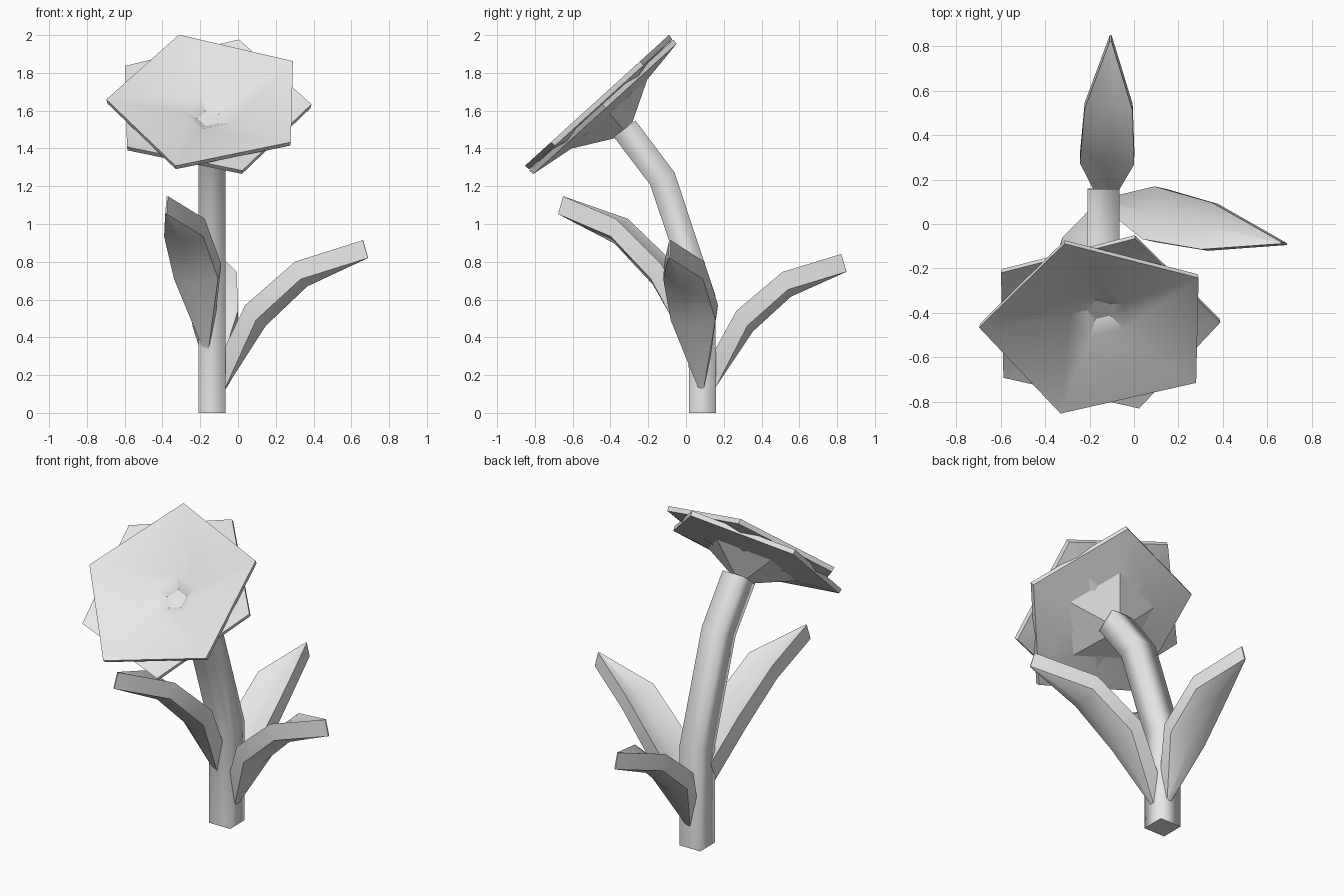
import bpy, bmesh, math
from mathutils import Vector

if "Cube" in bpy.data.objects:
    bpy.data.objects.remove(bpy.data.objects["Cube"])

grey = bpy.data.materials.new("pale_grey")
grey.diffuse_color = (0.8, 0.8, 0.8, 1)
grey.use_nodes = True
grey.node_tree.nodes["Principled BSDF"].inputs["Base Color"].default_value = grey.diffuse_color


def loft(name, rings, angle):
    """Skin a list of equal-length point rings, cap both ends, smooth by angle."""
    bm = bmesh.new()
    vs = [[bm.verts.new(p) for p in ring] for ring in rings]
    n = len(vs[0])
    for a, b in zip(vs, vs[1:]):
        for i in range(n):
            j = (i + 1) % n
            bm.faces.new((a[i], a[j], b[j], b[i]))
    caps = [bm.faces.new(vs[0]), bm.faces.new(vs[-1])]
    for f in bm.faces:
        f.smooth = f not in caps
    bmesh.ops.remove_doubles(bm, verts=bm.verts, dist=0.0005)
    bmesh.ops.recalc_face_normals(bm, faces=bm.faces)
    for e in bm.edges:
        e.smooth = e.calc_face_angle(0) < math.radians(angle)
    mesh = bpy.data.meshes.new(name)
    bm.to_mesh(mesh)
    bm.free()
    mesh.materials.append(grey)
    ob = bpy.data.objects.new(name, mesh)
    bpy.context.collection.objects.link(ob)
    return ob


# Stem: square tube bending forward; (y, z, tilt of the section)
H = 0.072
stem = []
for y, z, tilt in [(0.087, 0, 0), (0.085, 0.61, 9), (-0.125, 1.24, 27), (-0.325, 1.505, 37)]:
    t = math.radians(tilt)
    across = Vector((0, math.cos(t), math.sin(t)))
    stem.append([Vector((-0.137 + H * sx, y, z)) + across * H * sy
                 for sx, sy in ((-1, -1), (1, -1), (1, 1), (-1, 1))])
loft("stem", stem, 95)

# Flower head: two dished pentagons, one turned against the other
CENTRE = Vector((-0.154, -0.473, 1.653))
U, V, N = Vector((1, 0, 0)), Vector((0, 0.74, 0.672)), Vector((0, -0.672, 0.74))


def pentagon(radius, depth, phase):
    angles = [math.radians(phase + 72 * k) for k in range(5)]
    return [CENTRE + radius * (math.cos(a) * U + math.sin(a) * V) - depth * N for a in angles]


def petals(name, profile, phase, angle):
    loft(name, [pentagon(r, d, phase) for r, d in profile], angle)


petals("front_petals", [(0.06, 0.13), (0.135, 0.088), (0.543, 0.0),
                        (0.538, 0.028), (0.14, 0.125), (0.06, 0.145)], 107, 25)
petals("back_petals", [(0.05, 0.15), (0.14, 0.13), (0.543, 0.034),
                       (0.538, 0.062), (0.285, 0.098), (0.07, 0.21)], 73, 22)

# Leaves: thick, keeled, pointed blades
# (distance out, height, half width, edge lift, outward lean of the section)
STATIONS = [(0.0, 0.0, 0.015, 0.0, (-0.85, 0.53)),
            (0.21, 0.33, 0.122, 0.04, (-0.6, 0.8)),
            (0.43, 0.54, 0.108, 0.04, (-0.3, 0.95)),
            (0.75, 0.69, 0.004, 0.0, (-0.28, 0.96))]
THICK = 0.098


def leaf(name, base, heading, reach, rise):
    out = Vector((heading[0], heading[1], 0)).normalized()
    up = Vector((0, 0, 1))
    side = up.cross(out)
    rings = []
    for r, z, w, lift, (lr, lz) in STATIONS:
        keel = Vector(base) + reach * r * out + rise * z * up
        lean = lr * out + lz * up
        section = [(0, 0), (w, lift), (w, lift + THICK),
                   (0, THICK), (-w, lift + THICK), (-w, lift)]
        rings.append([keel + s * side + h * lean for s, h in section])
    loft(name, rings, 45)


leaf("back_leaf", (-0.125, 0.16, 0.14), (0.02, 0.69), 0.92, 0.88)
leaf("right_leaf", (-0.065, 0.08, 0.13), (0.75, -0.17), 1.03, 1.0)
leaf("front_leaf", (-0.17, 0.02, 0.335), (-0.21, -0.69), 0.97, 1.04)
